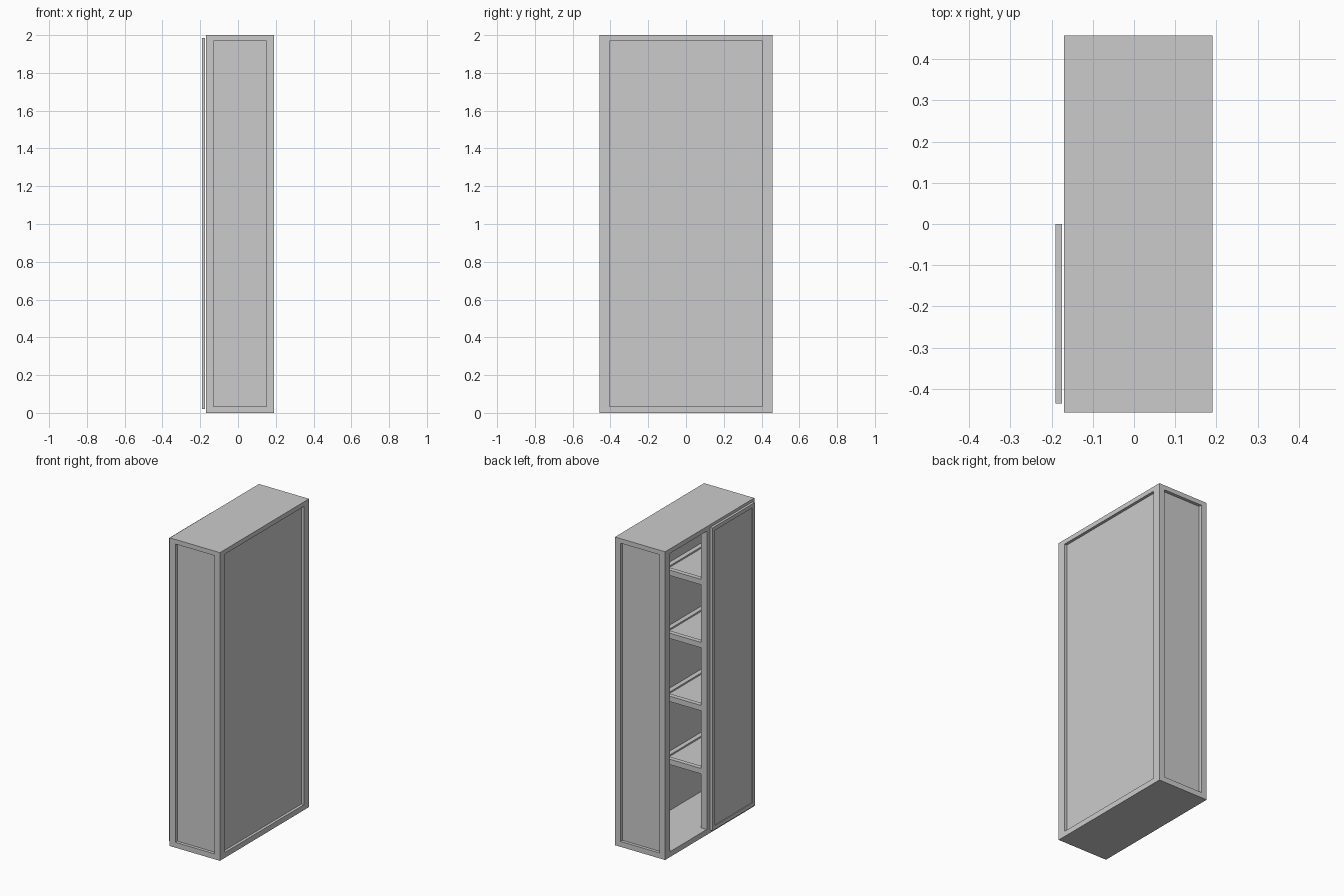
import bpy

if "Cube" in bpy.data.objects:
    bpy.data.objects.remove(bpy.data.objects["Cube"])


def add_boxes(name, boxes):
    """One object made of axis-aligned boxes given as (x0, x1, y0, y1, z0, z1)."""
    verts, faces = [], []
    for b in boxes:
        n = len(verts)
        verts += [(x, y, z) for x in b[0:2] for y in b[2:4] for z in b[4:6]]
        faces += [tuple(n + i for i in f) for f in
                  ((0, 1, 3, 2), (4, 6, 7, 5), (0, 4, 5, 1),
                   (2, 3, 7, 6), (0, 2, 6, 4), (1, 5, 7, 3))]
    mesh = bpy.data.meshes.new(name)
    mesh.from_pydata(verts, [], faces)
    obj = bpy.data.objects.new(name, mesh)
    bpy.context.collection.objects.link(obj)
    return obj


def framed_panel(name, box, axis, border, recess):
    """Rectangular frame around a panel that is recessed on both faces."""
    u, v = [a for a in range(3) if a != axis]

    def part(ulo, uhi, vlo, vhi, inset=0):
        b = list(box)
        b[2*u:2*u+2] = ulo, uhi
        b[2*v:2*v+2] = vlo, vhi
        b[2*axis] += inset
        b[2*axis+1] -= inset
        return b

    u0, u1, v0, v1 = *box[2*u:2*u+2], *box[2*v:2*v+2]
    ui, uj, vi, vj = u0 + border, u1 - border, v0 + border, v1 - border
    add_boxes(name, [part(u0, ui, v0, v1), part(uj, u1, v0, v1),
                     part(ui, uj, v0, vi), part(ui, uj, vj, v1),
                     part(ui, uj, vi, vj, recess)])


X0, X1, Y = -0.17, 0.19, 0.457
PX, PY = 0.04, 0.052          # post size
Z0, Z1 = 0.035, 1.97          # between floor and top plates

# Floor and top plates
add_boxes("floor_plate", [(X0, X1, -Y, Y, 0, Z0)])
add_boxes("top_plate", [(X0, X1, -Y, Y, Z1, 2)])

# Corner posts
for i, (xa, xb) in enumerate(((X0, X0 + PX), (X1 - PX, X1))):
    for j, (ya, yb) in enumerate(((-Y, -Y + PY), (Y - PY, Y))):
        add_boxes(f"corner_post_{i}{j}", [(xa, xb, ya, yb, Z0, Z1)])

# Centre post of the open side
add_boxes("centre_post", [(X0, X0 + PX, -0.03, 0.03, Z0, Z1)])

# Recessed side and back panels
for side, s in (("near", -1), ("far", 1)):
    ya, yb = sorted((s * (Y - 0.032), s * (Y - 0.02)))
    add_boxes(f"{side}_side_panel", [(X0 + PX, X1 - PX, ya, yb, Z0, Z1)])
add_boxes("back_panel", [(X1 - 0.03, X1 - 0.018, -Y + PY, Y - PY, Z0, Z1)])

# Tray-like shelves behind the door
for i in range(4):
    top = 0.42 + 0.409 * i
    framed_panel(f"shelf_{i + 1}", (X0 + PX, X1 - 0.03, -Y + 0.032, 0.03, top - 0.035, top),
                 2, 0.03, 0.01)

# Door covering half of the open side
framed_panel("door", (-0.19, -0.174, -0.435, 0, 0.02, 1.985), 0, 0.025, 0.005)
